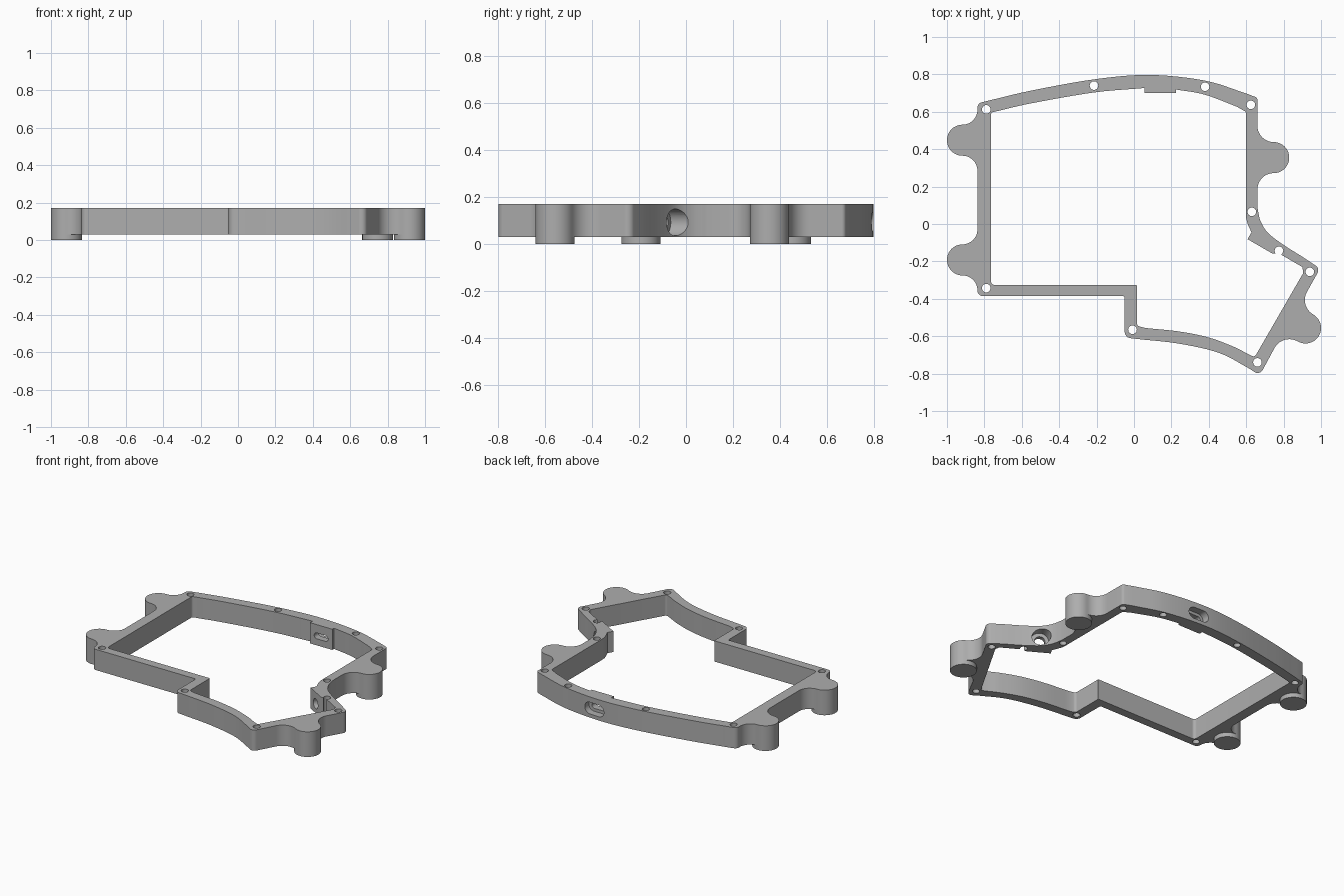
import bpy, bmesh, math
from mathutils import Vector, Matrix

cube = bpy.data.objects.get("Cube")
if cube:
    bpy.data.objects.remove(cube, do_unlink=True)

grey = bpy.data.materials.new("plain_grey")
grey.use_nodes = True
grey.diffuse_color = (0.42, 0.42, 0.42, 1)
grey.node_tree.nodes["Principled BSDF"].inputs["Base Color"].default_value = (0.42, 0.42, 0.42, 1)

BOTTOM, TOP = 0.03, 0.172
FOOT_R = 0.083


def arc(cx, cy, r, a0, a1, n=12):
    """Points on an arc, angles in degrees."""
    return [(cx + r * math.cos(math.radians(a0 + (a1 - a0) * i / n)),
             cy + r * math.sin(math.radians(a0 + (a1 - a0) * i / n))) for i in range(n + 1)]


def smooth(pts, n=6):
    """Smooth curve passing through the given points."""
    p = [Vector(q) for q in pts]
    p = [2 * p[0] - p[1]] + p + [2 * p[-1] - p[-2]]
    out = []
    for a, b, c, d in zip(p, p[1:], p[2:], p[3:]):
        for i in range(n):
            t = i / n
            out.append(tuple(0.5 * (2 * b + (c - a) * t + (2 * a - 5 * b + 4 * c - d) * t ** 2
                                    + (3 * b - a - 3 * c + d) * t ** 3)))
    return out + [tuple(p[-2])]


def rounded(pts, n=6):
    """Fillet each point that carries a radius as third value."""
    out = []
    for i, q in enumerate(pts):
        p = Vector(q[:2])
        if len(q) < 3:
            out.append(p)
            continue
        u = (Vector(pts[i - 1][:2]) - p).normalized()
        v = (Vector(pts[(i + 1) % len(pts)][:2]) - p).normalized()
        half = u.angle(v) / 2
        centre = p + (u + v).normalized() * q[2] / math.sin(half)
        a = p + u * q[2] / math.tan(half) - centre
        b = p + v * q[2] / math.tan(half) - centre
        for k in range(n + 1):
            out.append(centre + a.lerp(b, k / n).normalized() * q[2])
    return out


def lug(cx, cy, wall, angle):
    """Round ear that flares smoothly into the wall behind it."""
    off = FOOT_R + wall
    pts = arc(0, -off, wall, 180, 90) + arc(0, 0, FOOT_R, -90, 90, 24)[1:] + arc(0, off, wall, 270, 180)[1:]
    turn = Matrix.Rotation(math.radians(angle), 2)
    return [tuple(turn @ Vector(p) + Vector((cx, cy))) for p in pts]


def prism(name, pts, z0, z1, matrix=Matrix()):
    bm = bmesh.new()
    face = bm.faces.new([bm.verts.new((p[0], p[1], z0)) for p in pts])
    ext = bmesh.ops.extrude_face_region(bm, geom=[face])
    top = [g for g in ext["geom"] if isinstance(g, bmesh.types.BMVert)]
    bmesh.ops.translate(bm, verts=top, vec=(0, 0, z1 - z0))
    bmesh.ops.recalc_face_normals(bm, faces=bm.faces)
    bm.transform(matrix)
    mesh = bpy.data.meshes.new(name)
    bm.to_mesh(mesh)
    bm.free()
    mesh.materials.append(grey)
    ob = bpy.data.objects.new(name, mesh)
    bpy.context.collection.objects.link(ob)
    return ob


def activate(ob):
    bpy.ops.object.select_all(action='DESELECT')
    ob.select_set(True)
    bpy.context.view_layer.objects.active = ob


def cut(target, cutter):
    cutter.hide_render = True
    mod = target.modifiers.new("cut", 'BOOLEAN')
    mod.operation, mod.solver, mod.object = 'DIFFERENCE', 'EXACT', cutter
    activate(target)
    bpy.ops.object.modifier_apply(modifier=mod.name)
    bpy.data.objects.remove(cutter, do_unlink=True)


def stadium(w, h):
    r = h * 0.49
    return rounded([(-w / 2, -h / 2, r), (w / 2, -h / 2, r), (w / 2, h / 2, r), (-w / 2, h / 2, r)])


# Ears: centre, distance to wall, outward direction
lugs = {"front_left": (0.917, -0.556, 0.09, -30), "back_left": (0.747, 0.355, 0.087, 0),
        "back_right": (-0.917, 0.448, 0.08, 180), "front_right": (-0.917, -0.192, 0.08, 180)}

# Outer and inner wall outlines, counterclockwise from the front right corner
outer = ([(-0.837, -0.385, 0.028), (-0.05, -0.385, 0.01), (-0.05, -0.607, 0.035)]
         + smooth([(0.02, -0.615), (0.243, -0.64), (0.457, -0.69), (0.62, -0.775)])
         + [(0.672, -0.81, 0.03)] + lug(*lugs["front_left"]) + [(0.995, -0.238, 0.03)]
         + smooth([(0.9, -0.175), (0.794, -0.108), (0.714, -0.045), (0.675, 0.02), (0.66, 0.09)])
         + lug(*lugs["back_left"]) + [(0.66, 0.675, 0.02)]
         + smooth([(0.6, 0.698), (0.377, 0.767), (0.08, 0.797), (-0.216, 0.773), (-0.55, 0.713), (-0.76, 0.664)])
         + [(-0.837, 0.645, 0.03)] + lug(*lugs["back_right"]) + lug(*lugs["front_right"]))
inner = ([(-0.765, -0.326, 0.02), (0.016, -0.326, 0.005), (0.016, -0.545, 0.02)]
         + smooth([(0.06, -0.556), (0.243, -0.575), (0.4, -0.607), (0.53, -0.655), (0.6, -0.69)])
         + [(0.645, -0.712, 0.015), (0.905, -0.262, 0.015), (0.9, -0.23), (0.78, -0.16),
            (0.74, -0.158), (0.607, -0.081), (0.628, -0.045)]
         + smooth([(0.61, -0.005), (0.6, 0.03), (0.598, 0.07)]) + [(0.598, 0.6, 0.015)]
         + smooth([(0.55, 0.627), (0.377, 0.692), (0.225, 0.719)])
         + [(0.225, 0.7), (0.056, 0.7)]
         + smooth([(0.056, 0.727), (-0.216, 0.703), (-0.55, 0.645), (-0.72, 0.606)])
         + [(-0.765, 0.596, 0.015)])

frame = prism("frame", rounded(outer), BOTTOM, TOP)
cut(frame, prism("opening", rounded(inner), -0.1, 0.4))

# Screw holes
for x, y in [(-0.79, 0.613), (-0.214, 0.74), (0.38, 0.734), (0.625, 0.637), (0.63, 0.065),
             (0.775, -0.143), (0.94, -0.256), (0.66, -0.74), (-0.008, -0.565), (-0.79, -0.343)]:
    cut(frame, prism("screw_hole", arc(x, y, 0.023, 0, 360, 24)[:-1], -0.1, 0.4))

# Slot port in the back wall: through slot and outer recess
back = Matrix.Translation((0.14, 0.7, 0.095)) @ Matrix.Rotation(-math.pi / 2, 4, 'X')
cut(frame, prism("slot", stadium(0.105, 0.04), -0.1, 0.3, back))
cut(frame, prism("slot_recess", stadium(0.15, 0.08), 0.045, 0.3, back))

# Round port in the slanted wall: through hole and counterbore
slant = (Matrix.Translation((0.671, -0.119, 0.093)) @ Matrix.Rotation(math.radians(-30), 4, 'Z')
         @ Matrix.Rotation(-math.pi / 2, 4, 'X'))
cut(frame, prism("round_port", arc(0, 0, 0.033, 0, 360, 32)[:-1], -0.1, 0.2, slant))
cut(frame, prism("round_recess", arc(0, 0, 0.057, 0, 360, 32)[:-1], 0.03, 0.2, slant))

# Round feet under the ears
parts = [frame]
for side, (x, y, _, _) in lugs.items():
    parts.append(prism(side + "_foot", arc(x, y, FOOT_R, 0, 360, 48)[:-1], 0, BOTTOM))

for ob in parts:
    activate(ob)
    bpy.ops.object.shade_smooth_by_angle(angle=math.radians(30))
